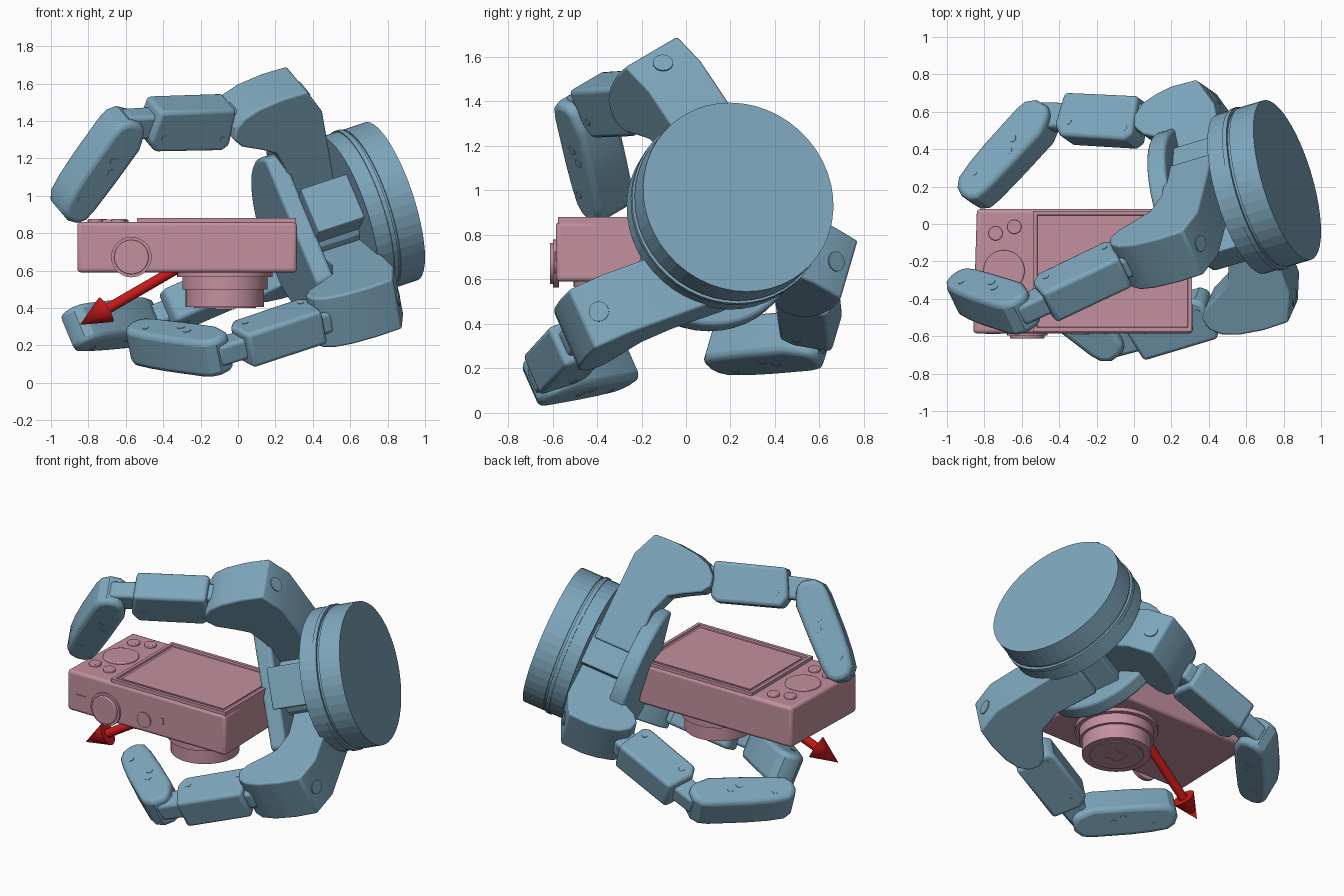
import bpy, bmesh, math
from mathutils import Vector, Matrix

if "Cube" in bpy.data.objects:
    bpy.data.objects.remove(bpy.data.objects["Cube"])


def material(name, rgb):
    m = bpy.data.materials.new(name)
    m.diffuse_color = (*rgb, 1)
    m.use_nodes = True
    m.node_tree.nodes["Principled BSDF"].inputs["Base Color"].default_value = m.diffuse_color
    return m


BLUE = material("blue", (0.21, 0.39, 0.51))
PINK = material("pink", (0.55, 0.28, 0.35))
RED = material("red", (0.58, 0.01, 0.01))


def finish(name, bm, mat, bevel=0, smooth=True):
    bmesh.ops.recalc_face_normals(bm, faces=bm.faces)
    me = bpy.data.meshes.new(name)
    bm.to_mesh(me)
    bm.free()
    ob = bpy.data.objects.new(name, me)
    bpy.context.collection.objects.link(ob)
    me.materials.append(mat)
    if bevel:
        b = ob.modifiers.new("bevel", 'BEVEL')
        b.width, b.segments, b.limit_method, b.angle_limit = bevel, 3, 'ANGLE', math.radians(40)
    if smooth:
        bpy.ops.object.select_all(action='DESELECT')
        ob.select_set(True)
        bpy.context.view_layer.objects.active = ob
        bpy.ops.object.shade_smooth_by_angle(angle=math.radians(30))
    return ob


def prism(name, pts, lo, hi, mat, frame=Matrix(), bevel=0, inset=None):
    """Extrude a 2D outline from lo to hi along the frame's third axis."""
    bm = bmesh.new()
    a = [bm.verts.new(frame @ Vector((x, y, lo))) for x, y in pts]
    b = [bm.verts.new(frame @ Vector((x, y, hi))) for x, y in pts]
    bm.faces.new(a)
    top = bm.faces.new(b)
    for i in range(len(pts)):
        j = (i + 1) % len(pts)
        bm.faces.new((a[i], a[j], b[j], b[i]))
    bmesh.ops.recalc_face_normals(bm, faces=bm.faces)
    if inset:
        bmesh.ops.inset_region(bm, faces=[top], thickness=inset[0])
        bmesh.ops.inset_region(bm, faces=[top], thickness=0.004, depth=inset[1])
    return finish(name, bm, mat, bevel)


def cyl(name, p, q, r, mat, r2=None, seg=32, bevel=0, smooth=True):
    p, q = Vector(p), Vector(q)
    d = q - p
    m = Matrix.Translation((p + q) / 2) @ d.to_track_quat('Z', 'Y').to_matrix().to_4x4()
    bm = bmesh.new()
    bmesh.ops.create_cone(bm, cap_ends=True, segments=seg, radius1=r,
                          radius2=r if r2 is None else r2, depth=d.length, matrix=m)
    return finish(name, bm, mat, bevel, smooth)


def rect(x0, x1, y0, y1):
    return [(x0, y0), (x1, y0), (x1, y1), (x0, y1)]


# hand frame: drum centre, outward axis, forward F, rear finger's side U, lateral V
C = Vector((0.819, 0.235, 0.97))
N = Vector((0.913, 0.274, 0.30)).normalized()
F = -N
U = Vector((-.17, .92, -.34))
U = (U - N * U.dot(N)).normalized()
V = F.cross(U)


def axes(x, y, z, origin):
    m = Matrix((x, y, z)).transposed().to_4x4()
    m.translation = origin
    return m


# wrist drum and its groove
for name, f0, f1, r in (("wrist_cap", 0, 0.14, 0.445), ("wrist_groove", 0.13, 0.17, 0.435),
                        ("wrist_ring", 0.155, 0.18, 0.452), ("wrist_base", 0.175, 0.27, 0.445)):
    cyl(name, C + F * f0, C + F * f1, r, BLUE, seg=48, smooth=False)

# palm plate: round with one flat side opposite the rear finger, and its core
lim = math.acos(-0.24 / 0.44)
arc = [(0.44 * math.cos(t), 0.44 * math.sin(t)) for t in (lim * (i / 16 - 1) for i in range(33))]
prism("palm_plate", arc, 0.525, 0.63, BLUE, axes(U, V, F, C), 0.02)
cyl("palm_core", C + F * .25, C + F * .54, 0.2, BLUE, seg=12)


def finger(tag, place, swing, shift, short, move, j1, j2, tip):
    """place: where the first hinge sits around the palm; swing: direction the finger curls in."""
    def radial(a):
        return U * math.cos(math.radians(a)) + V * math.sin(math.radians(a))
    p, u = radial(place), radial(swing)
    T = F.cross(u)
    prism(f"palm_block_{tag}", rect(0.25, 0.535, -0.33, 0.0), -0.13, 0.13, BLUE,
          axes(F, p, F.cross(p), C), .008)
    M = axes(F, u, T, C + (p - u) * (.734 + shift) + Vector(move))

    # knuckle: arm from the palm with a rounded forward housing
    arm = [(.265, .12 - shift), (.285, .69), (.355, .845), (.50, .85), (.64, .835), (.73, .805),
           (.785, .755), (.80, .69), (.76, .635), (.66, .58), (.58, .53), (.53, .40), (.54, .12 - shift)]
    pts = [(f - short * (f > .55), r + shift) for f, r in arm]
    prism(f"knuckle_{tag}", pts, -0.148, 0.148, BLUE, M, 0.012)
    b0 = M @ Vector((.318, .77 + shift, 0))
    b1 = M.to_3x3() @ Vector((-.91, .41, 0))
    cyl(f"knuckle_plug_{tag}", b0 - b1 * .02, b0 + b1 * .004, 0.045, BLUE, seg=20)

    def frame(p, q):
        d = (Vector(q) - Vector(p)).normalized()
        L = Matrix(((d.x, -d.y, 0, p[0]), (d.y, d.x, 0, p[1]), (0, 0, 1, 0), (0, 0, 0, 1)))
        return M @ L, (Vector(q) - Vector(p)).length

    def screws(K, where, w, part):
        for s, q, r in where:
            for side in (-1, 1):
                cyl(f"{part}_screw_{tag}", K @ Vector((s, q, side * (w - .02))),
                    K @ Vector((s, q, side * (w + .003))), r, BLUE, seg=14)

    # middle link: body plus the narrow tongue reaching both hinges
    K, L = frame(j1, j2)
    prism(f"middle_link_{tag}", [(.03, -.1), (.07, -.13), (L - .15, -.125), (L - .11, -.06),
                                 (L - .14, .12), (.03, .12)], -0.1, 0.1, BLUE, K, 0.022)
    prism(f"middle_tongue_{tag}", [(-.03, -.06), (L, -.07), (L + .05, 0), (L + .02, .07), (-.03, .09)],
          -0.06, 0.06, BLUE, K, 0.02)
    screws(K, [(.08, -.06, .018), (L - .19, -.04, .018)], 0.1, "middle")

    # fingertip link: rounded hinge end running into the pad
    K, L = frame(j2, tip)
    E = L + .025
    body = [(-.06, -.01), (-.045, .06), (.0, .1), (.06, .11), (.3, .108), (E - .16, .1), (E - .06, .085),
            (E - .015, .05), (E, 0), (E - .012, -.055), (E - .05, -.09), (E - .12, -.1),
            (.3, -.105), (.07, -.105), (.03, -.09), (-.04, -.06)]
    prism(f"fingertip_{tag}", body, -0.108, 0.108, BLUE, K, 0.03)
    screws(K, [(.19, .0, .022), (.25, -.03, .022), (E - .14, .03, .018)], 0.108, "fingertip")


# three fingers, joints given as (forward, outward)
finger("rear", 0, 0, -.20, .05, (0, 0, 0), (.725, .55), (1.29, .745), (1.775, .43))
finger("upper", -121.5, -140, 0, 0, (0, -.04, -.02), (.754, .72), (1.343, .91), (1.754, .511))
finger("front", 121.5, 140, 0, 0, (.02, .01, .02), (.745, .72), (1.35, .72), (1.647, .244))

# camera body, slightly wider toward the front, and the raised screen
prism("camera_body", [(-.86, -.585), (.315, -.585), (.30, .08), (-.84, .08)],
      0.59, 0.86, PINK, bevel=0.02)
prism("camera_screen", rect(-.54, .31, -.575, .07), 0.84, 0.88, PINK, inset=(.03, -.012))
prism("screen_panel", rect(-.495, .265, -.53, .025), 0.86, 0.875, PINK)

# lens barrel underneath, stepped
lx, ly = -.07, -.25
for name, z0, z1, r in (("lens_mount", .60, .565, .255), ("lens_ring", .58, .50, .228),
                        ("lens_barrel", .51, .405, .21), ("lens_rim", .41, .40, .165)):
    cyl(name, (lx, ly, z0), (lx, ly, z1), r, PINK, seg=48)
prism("lens_window", rect(lx - .05, lx + .05, ly - .05, ly + .05), 0.393, 0.41, PINK)

# top buttons and dial
cyl("top_dial", (-.695, -.25, .85), (-.695, -.25, .873), .11, PINK, seg=40, bevel=.006)
for x, y in ((-.74, -.05), (-.64, -.015), (-.76, -.43), (-.64, -.45)):
    cyl("top_button", (x, y, .85), (x, y, .877), .038, PINK, seg=24, bevel=.005)

# front-face knob, button and slots
cyl("side_knob_base", (-.57, -.57, .672), (-.57, -.597, .672), .108, PINK, seg=40)
cyl("side_knob", (-.57, -.59, .672), (-.57, -.612, .672), .092, PINK, seg=40, bevel=.005)
cyl("side_button", (-.287, -.57, .675), (-.287, -.592, .675), .05, PINK, seg=28)
FRONT = Matrix(((1, 0, 0, 0), (0, 0, -1, 0), (0, 1, 0, 0), (0, 0, 0, 1)))
prism("side_slot_wide", rect(-.795, -.715, .683, .713), .57, .589, PINK, FRONT)
prism("side_slot_tall", rect(-.162, -.144, .68, .72), .57, .589, PINK, FRONT)

# direction arrow from the camera's middle
a, b = Vector((-.275, -.265, .64)), Vector((-.845, -.41, .31))
neck = b + (a - b).normalized() * .165
cyl("arrow_shaft", a, neck, .028, RED, seg=20)
cyl("arrow_head", neck, b, .075, RED, r2=0, seg=28)
